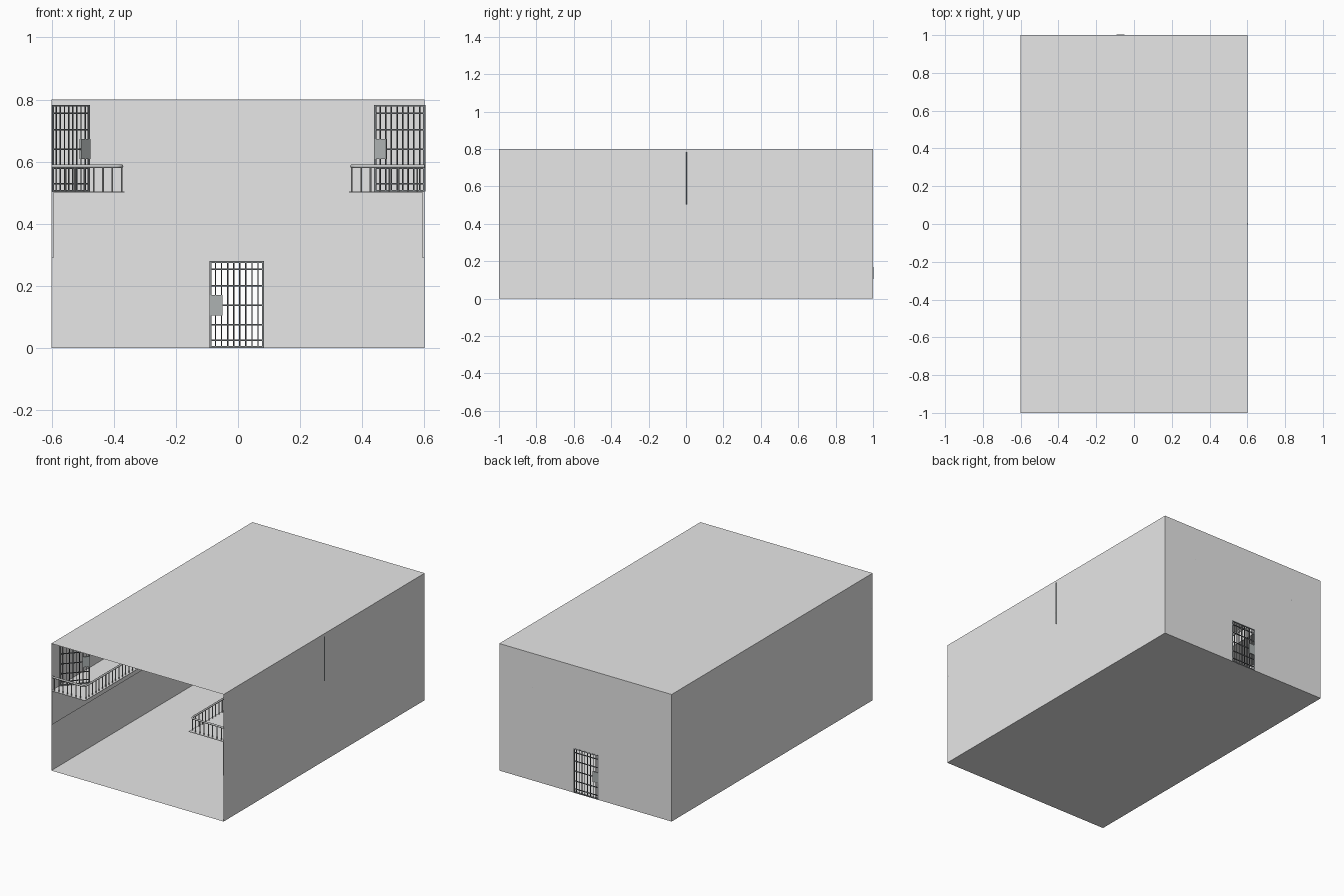
import bpy, bmesh, math
from mathutils import Matrix, Vector

if "Cube" in bpy.data.objects:
    bpy.data.objects.remove(bpy.data.objects["Cube"])


def material(name, rgb):
    m = bpy.data.materials.new(name)
    m.diffuse_color = (*rgb, 1)
    m.use_nodes = True
    m.node_tree.nodes["Principled BSDF"].inputs["Base Color"].default_value = m.diffuse_color
    return m


WALL = material("pale grey wall", (0.8, 0.8, 0.8))
RAIL = material("railing grey", (0.55, 0.56, 0.56))
FRAME = material("door frame grey", (0.26, 0.28, 0.29))
BAR = material("dark bar steel", (0.12, 0.13, 0.14))
LOCK = material("lock plate grey", (0.42, 0.45, 0.45))


def finish(name, bm, mats):
    me = bpy.data.meshes.new(name)
    bm.to_mesh(me)
    bm.free()
    for m in mats:
        me.materials.append(m)
    ob = bpy.data.objects.new(name, me)
    bpy.context.collection.objects.link(ob)
    return ob


def box(bm, lo, hi, mat=0):
    lo, hi = Vector(lo), Vector(hi)
    s = hi - lo
    mtx = Matrix.Translation((lo + hi) / 2) @ Matrix.Diagonal((s.x, s.y, s.z, 1))
    verts = bmesh.ops.create_cube(bm, size=1, matrix=mtx)["verts"]
    for f in {f for v in verts for f in v.link_faces}:
        f.material_index = mat


def rod(bm, a, b, r, sides=6, mat=0):
    a, b = Vector(a), Vector(b)
    d = b - a
    mtx = Matrix.Translation((a + b) / 2) @ d.to_track_quat('Z', 'Y').to_matrix().to_4x4()
    verts = bmesh.ops.create_cone(bm, cap_ends=True, segments=sides, radius1=r,
                                  radius2=r, depth=d.length, matrix=mtx)["verts"]
    for f in {f for v in verts for f in v.link_faces}:
        f.material_index = mat


def quad(bm, *pts):
    bm.faces.new([bm.verts.new(p) for p in pts])


# Hall shell: thin sheets, open at the front, doorway in the back
X, Y, H = 0.6, 1.0, 0.8
D0, D1, DH = -0.092, 0.084, 0.28
bm = bmesh.new()
quad(bm, (-X, -Y, 0), (X, -Y, 0), (X, Y, 0), (-X, Y, 0))
quad(bm, (-X, -Y, H), (X, -Y, H), (X, Y, H), (-X, Y, H))
for x in (-X, X):
    quad(bm, (x, -Y, 0), (x, Y, 0), (x, Y, H), (x, -Y, H))
# one back wall outline running around the doorway
quad(bm, (-X, Y, 0), (D0, Y, 0), (D0, Y, DH), (D1, Y, DH),
     (D1, Y, 0), (X, Y, 0), (X, Y, H), (-X, Y, H))
finish("hall_shell", bm, [WALL])


# Barred door: hinge at the local origin, free edge with lock at local -x
def door(name, hinge, angle, width=0.176, mirror=False):
    bm = bmesh.new()
    h, t = 0.28, 0.003
    for x in (-width, -0.006):
        box(bm, (x, -t, 0), (x + 0.006, t, h), 0)
    for z in (0, h - 0.006):
        box(bm, (-width, -t, z), (0, t, z + 0.006), 0)
    for z in (0.025, 0.075, 0.137, 0.2, 0.253):
        box(bm, (-width, -0.002, z - 0.0025), (0, 0.002, z + 0.0025), 1)
    for i in range(1, 9):
        x = -width * i / 9
        rod(bm, (x, 0, 0.003), (x, 0, h - 0.003), 0.0023, 6, 1)
    box(bm, (-width, -0.0045, 0.105), (-width + 0.042, 0.0045, 0.17), 2)
    if mirror:
        bmesh.ops.scale(bm, vec=(-1, 1, 1), verts=bm.verts)
        bmesh.ops.reverse_faces(bm, faces=bm.faces)
    ob = finish(name, bm, [FRAME, BAR, LOCK])
    ob.location = hinge
    ob.rotation_euler.z = math.radians(angle)


door("back_door", (D1, Y - 0.002, 0), 0)
door("right_cell_door", (0.603, 0, 0.503), -22)
door("left_cell_door", (-0.599, -0.92, 0.503), 47, mirror=True)


# Balconies with rounded railings along both side walls
def balcony(side, s, edge):
    floor_z, rail_z, r = 0.5, 0.585, 0.018
    rail_x, front = edge - 0.01 * -s, -0.99
    bm = bmesh.new()
    xs = sorted((s * X, s * edge))
    box(bm, (xs[0], -Y, floor_z), (xs[1], Y, floor_z + 0.003))
    finish(side + "_balcony_floor", bm, [WALL])

    # thin wall panel and ledge below the floor
    bm = bmesh.new()
    xs = sorted((s * X, s * (X - 0.005)))
    box(bm, (xs[0], -Y, 0.29), (xs[1], Y, floor_z))
    finish(side + "_wall_panel", bm, [WALL])

    # handrail path: wall, rounded corner, then along the hall
    rx = edge + 0.01
    path = [(s * X, front)]
    for i in range(6):
        a = math.radians(90 * i / 5)
        path.append((s * (rx + r - r * math.sin(a)), front + r - r * math.cos(a)))
    path.append((s * rx, Y))
    cu = bpy.data.curves.new(side + "_handrail", 'CURVE')
    cu.dimensions = '3D'
    cu.bevel_depth, cu.bevel_resolution = 0.006, 2
    cu.use_fill_caps = True
    cu.materials.append(RAIL)
    sp = cu.splines.new('POLY')
    sp.points.add(len(path) - 1)
    for p, (x, y) in zip(sp.points, path):
        p.co = (x, y, rail_z, 1)
    ob = bpy.data.objects.new(side + "_handrail", cu)
    bpy.context.collection.objects.link(ob)

    # balusters
    bm = bmesh.new()
    spots = [(s * (rx + 0.03 * i), front) for i in range(1, 8)]
    spots += [(s * rx, front + 0.012 + 0.033 * i) for i in range(60)]
    for x, y in spots:
        rod(bm, (x, y, floor_z), (x, y, rail_z), 0.003, 6)
    finish(side + "_balusters", bm, [RAIL])


balcony("left", -1, 0.365)
balcony("right", 1, 0.357)
